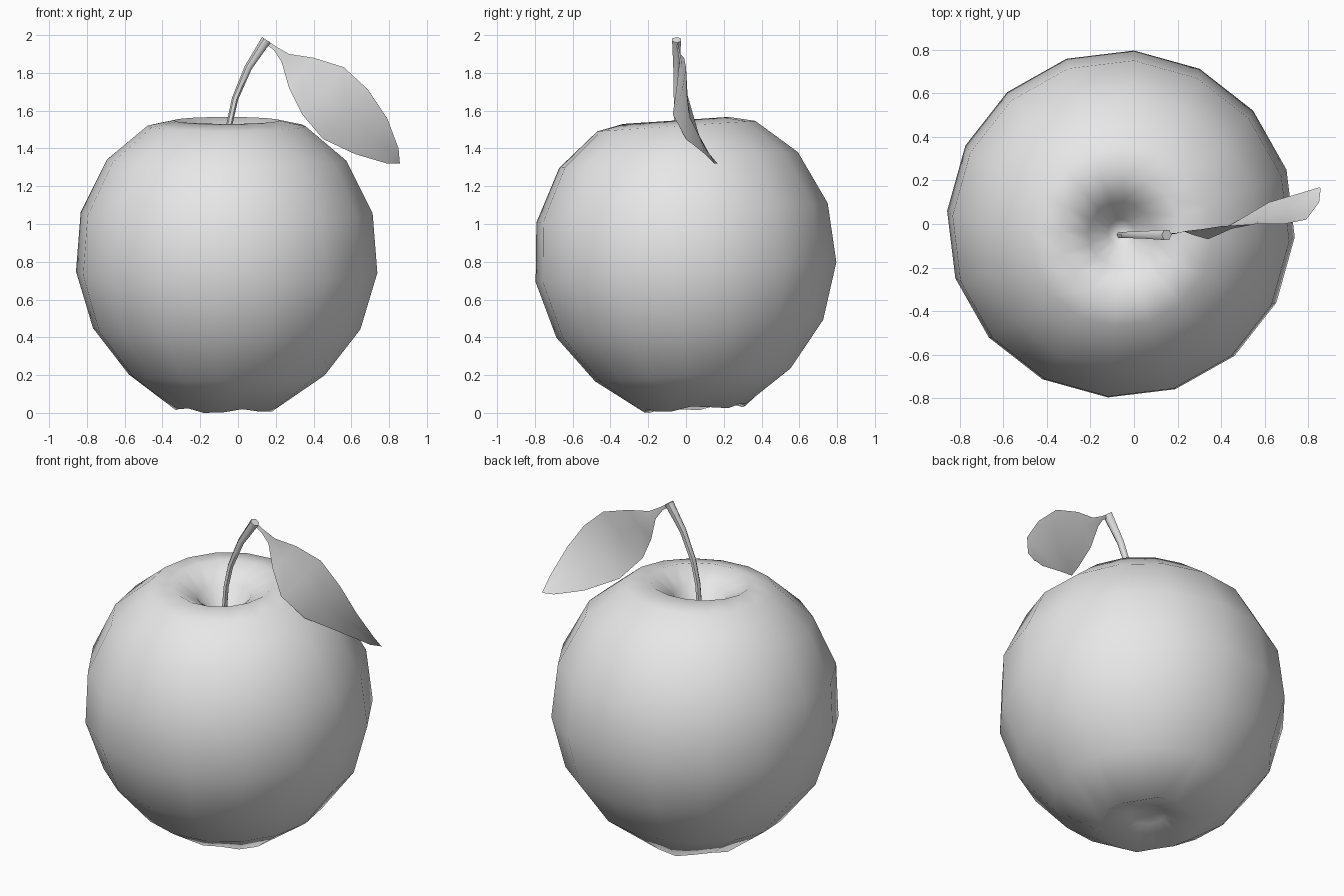
import bpy, bmesh, math
from mathutils import Matrix, Vector

cube = bpy.data.objects.get("Cube")
if cube:
    bpy.data.objects.remove(cube, do_unlink=True)

# One plain grey for everything
grey = bpy.data.materials.new("light_grey")
grey.use_nodes = True
grey.diffuse_color = (0.8, 0.8, 0.8, 1)
grey.node_tree.nodes["Principled BSDF"].inputs["Base Color"].default_value = (0.8, 0.8, 0.8, 1)


def finish(bm, name, recalc=True):
    if recalc:
        bmesh.ops.recalc_face_normals(bm, faces=bm.faces)
    for f in bm.faces:
        f.smooth = True
    mesh = bpy.data.meshes.new(name)
    bm.to_mesh(mesh)
    bm.free()
    mesh.materials.append(grey)
    obj = bpy.data.objects.new(name, mesh)
    bpy.context.collection.objects.link(obj)
    return obj


def bridge(bm, a, b):
    n = len(a)
    for i in range(n):
        j = (i + 1) % n
        bm.faces.new((a[i], a[j], b[j], b[i]))


# Fruit: lathed profile (radius, height) with a dimple at each end, leaning forward
SIDES = 16
profile = [(0.10, 0.09), (0.27, 0.02), (0.52, 0.20), (0.71, 0.445), (0.80, 0.745),
           (0.775, 1.06), (0.635, 1.34), (0.42, 1.52), (0.28, 1.55), (0.15, 1.47), (0.06, 1.33)]
bm = bmesh.new()
rings = []
for k, (r, z) in enumerate(profile):
    ring = []
    for i in range(SIDES):
        a = math.radians(-4.3) + 2 * math.pi * i / SIDES
        # small lobes around the lower rim
        lobe = 0.012 * math.cos(5 * a) if k == 1 else 0
        ring.append(bm.verts.new((r * math.cos(a), r * math.sin(a), z + lobe)))
    rings.append(ring)
for a, b in zip(rings, rings[1:]):
    bridge(bm, a, b)
for ring, z in ((rings[0], 0.11), (rings[-1], 1.30)):
    tip = bm.verts.new((0, 0, z))
    for i in range(SIDES):
        bm.faces.new((ring[i], ring[(i + 1) % SIDES], tip))
pivot = Vector((0, 0, 0.745))
tilt = (Matrix.Translation(pivot + Vector((-0.06, 0, 0)))
        @ Matrix.Rotation(math.radians(3.8), 4, 'X') @ Matrix.Translation(-pivot))
bmesh.ops.transform(bm, matrix=tilt, verts=bm.verts)
low = min(v.co.z for v in bm.verts)
bmesh.ops.translate(bm, vec=(0, 0, -low), verts=[v for v in bm.verts if v.co.z < 0.1])
finish(bm, "fruit")

# Stem: tapered tube along a bent path (x, z, radius)
path = [(-0.065, 1.28, 0.016), (-0.045, 1.53, 0.016), (-0.015, 1.665, 0.017),
        (0.055, 1.83, 0.020), (0.15, 1.975, 0.027)]
bm = bmesh.new()
rings = []
for k, (x, z, r) in enumerate(path):
    p, q = path[max(k - 1, 0)], path[min(k + 1, len(path) - 1)]
    d = Vector((q[0] - p[0], 0, q[1] - p[1])).normalized()
    side = Vector((d.z, 0, -d.x))
    ring = []
    for i in range(6):
        a = math.pi * i / 3
        ring.append(bm.verts.new(Vector((x, -0.05, z)) + side * r * math.cos(a)
                                 + Vector((0, r * math.sin(a), 0))))
    rings.append(ring)
for a, b in zip(rings, rings[1:]):
    bridge(bm, a, b)
bm.faces.new(rings[0])
bm.faces.new(rings[-1])
stem = finish(bm, "stem")
bpy.context.view_layer.objects.active = stem
stem.select_set(True)
bpy.ops.object.shade_smooth_by_angle(angle=math.radians(60))

# Leaf: a twisted sheet between its upper and lower edges, narrowing to a stalk
upper = [(0.15, -0.045, 1.975), (0.20, -0.04, 1.94), (0.27, -0.03, 1.90), (0.40, -0.01, 1.88),
         (0.56, 0.0, 1.83), (0.69, 0.0, 1.71), (0.79, 0.02, 1.56), (0.85, 0.10, 1.40),
         (0.857, 0.165, 1.32)]
lower = [(0.15, -0.05, 1.95), (0.19, -0.045, 1.92), (0.23, -0.035, 1.86), (0.27, -0.05, 1.72),
         (0.34, -0.07, 1.58), (0.45, 0.0, 1.45), (0.62, 0.10, 1.37), (0.79, 0.15, 1.32),
         (0.85, 0.168, 1.32)]
bm = bmesh.new()
rows = []
for u, w in zip(upper, lower):
    u, w = Vector(u), Vector(w)
    rib = (u + w) / 2 + Vector((0, 0.04 * (u - w).length, 0))
    rows.append([bm.verts.new(p) for p in (u, rib, w)])
for a, b in zip(rows, rows[1:]):
    for i in range(2):
        bm.faces.new((a[i], a[i + 1], b[i + 1], b[i]))
finish(bm, "leaf", recalc=False)
